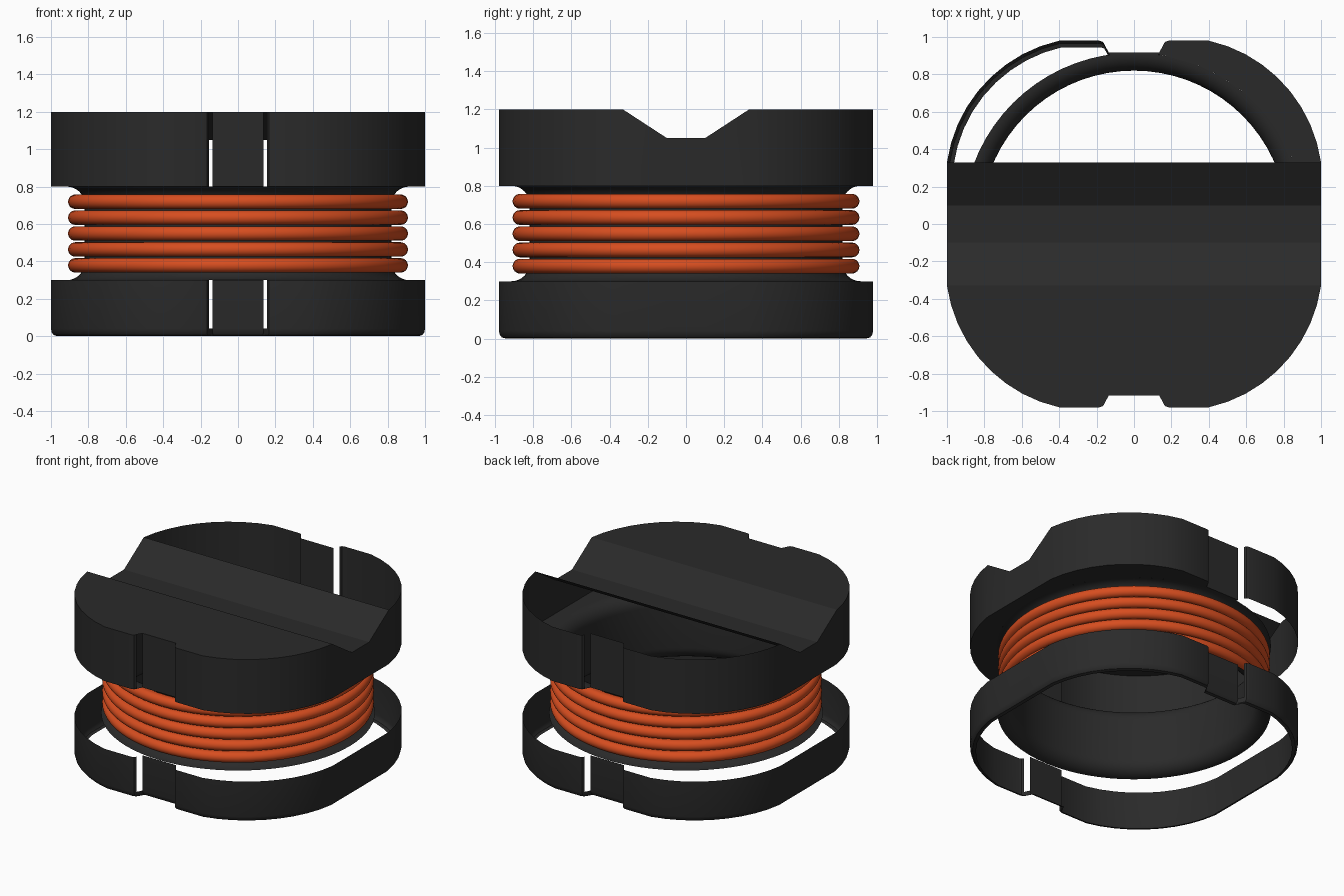
import bpy, bmesh, math

if "Cube" in bpy.data.objects:
    bpy.data.objects.remove(bpy.data.objects["Cube"])


def material(name, rgb):
    m = bpy.data.materials.new(name)
    m.use_nodes = True
    m.diffuse_color = (*rgb, 1)
    bsdf = m.node_tree.nodes["Principled BSDF"]
    bsdf.inputs["Base Color"].default_value = (*rgb, 1)
    bsdf.inputs["Roughness"].default_value = 0.6
    return m


BLACK = material("charcoal plastic", (0.023, 0.023, 0.023))
ORANGE = material("orange cord", (0.68, 0.075, 0.014))


def finish(name, bm, mat, fix_normals=False):
    bmesh.ops.remove_doubles(bm, verts=bm.verts, dist=1e-5)
    if fix_normals:
        bmesh.ops.recalc_face_normals(bm, faces=bm.faces)
    me = bpy.data.meshes.new(name)
    bm.to_mesh(me)
    bm.free()
    me.materials.append(mat)
    ob = bpy.data.objects.new(name, me)
    bpy.context.collection.objects.link(ob)
    bpy.ops.object.select_all(action='DESELECT')
    ob.select_set(True)
    bpy.context.view_layer.objects.active = ob
    bpy.ops.object.shade_smooth_by_angle(angle=math.radians(30))


def face(bm, pts):
    bm.faces.new([bm.verts.new(p) for p in pts])


def lathe(name, profile, mat, closed=False, n=72):
    """Spin (radius, z) points about the z axis."""
    bm = bmesh.new()
    rings = [[bm.verts.new((r * math.cos(math.tau * i / n), r * math.sin(math.tau * i / n), z))
              for i in range(n)] for r, z in profile]
    pairs = list(zip(rings, rings[1:])) + ([(rings[-1], rings[0])] if closed else [])
    for a, b in pairs:
        for i in range(n):
            j = (i + 1) % n
            bm.faces.new((a[i], a[j], b[j], b[i]))
    finish(name, bm, mat, fix_normals=True)


# Outline shared by cap and base: flat sides, bulging corners, finger notch front and back
SIDE, END, HALF, FLOOR = 1.0, 0.98, 0.33, 0.10
CX, CY, R = 0.229, 0.221, 0.7785          # corner arc
a0 = math.atan2(HALF - CY, SIDE - CX)
a1 = math.atan2(END - CY, 0.4 - CX)
quarter = [(SIDE, FLOOR), (SIDE, HALF)]
quarter += [(CX + R * math.cos(a), CY + R * math.sin(a))
            for a in [a0 + (a1 - a0) * i / 9 for i in range(1, 9)]]
quarter += [(0.4, END), (0.185, END), (0.166, 0.974), (0.156, 0.957), (0.136, 0.918)]
half = quarter + [(-x, y) for x, y in reversed(quarter)]
outline = half + [(-x, -y) for x, y in half]
edges = list(zip(outline, outline[1:] + outline[:1]))


def is_slit(p, q):
    return {round(abs(p[0]), 3), round(abs(q[0]), 3)} == {0.156, 0.136}


TOP, GROOVE, CAP_Z, BASE_Z, FLARE, CORE = 1.2, 1.05, 0.8, 0.3, 0.915, 0.82


def top_z(p):
    return GROOVE if abs(p[1]) <= FLOOR + 1e-6 else TOP


# Cap walls, dipping where the groove crosses the sides, open at the slits
bm = bmesh.new()
for p, q in edges:
    if not is_slit(p, q):
        face(bm, [(*p, CAP_Z), (*q, CAP_Z), (*q, top_z(q)), (*p, top_z(p))])
finish("cap_wall", bm, BLACK)

# Cap top: front plate and the groove across it, open behind the groove
bm = bmesh.new()
face(bm, [(*p, TOP) for p in outline if p[1] <= -HALF + 1e-6])
section = [(-HALF, TOP), (-FLOOR, GROOVE), (FLOOR, GROOVE), (HALF, TOP)]
for (y0, z0), (y1, z1) in zip(section, section[1:]):
    face(bm, [(-SIDE, y0, z0), (SIDE, y0, z0), (SIDE, y1, z1), (-SIDE, y1, z1)])
finish("cap_top", bm, BLACK)

# Cap underside: annulus out to the walls, missing over the back corner at -x
bm = bmesh.new()


def on_core(p):
    d = FLARE / math.hypot(*p)
    return (p[0] * d, p[1] * d)


for p, q in edges:
    cx, cy = (p[0] + q[0]) / 2, (p[1] + q[1]) / 2
    if not (cx < -0.1 and cy > 0.15):
        face(bm, [(*q, CAP_Z), (*p, CAP_Z), (*on_core(p), CAP_Z), (*on_core(q), CAP_Z)])
finish("cap_underside", bm, BLACK)

# Base band with a rounded lower edge, open at the slits above it
bm = bmesh.new()
levels = [(0.0, BASE_Z), (0.0, 0.04), (0.004, 0.02), (0.015, 0.006), (0.036, 0.0)]
for (d0, z0), (d1, z1) in zip(levels, levels[1:]):
    for p, q in edges:
        if z0 == BASE_Z and is_slit(p, q):
            continue
        u, v = 1 - d0, 1 - d1
        face(bm, [(p[0] * v, p[1] * v, z1), (q[0] * v, q[1] * v, z1),
                  (q[0] * u, q[1] * u, z0), (p[0] * u, p[1] * u, z0)])
finish("base_band", bm, BLACK)

# Spool: open tube flared at both ends
f = FLARE - CORE
curve = [(FLARE - f * math.sin(t), f - f * math.cos(t))
         for t in [math.pi / 2 * i / 8 for i in range(9)]]
lathe("spool", [(r, BASE_Z + h) for r, h in curve]
      + [(r, CAP_Z - h) for r, h in reversed(curve)], BLACK)

# Cord: five round-fronted windings
RAD = 0.0385
for k in range(5):
    zc = 0.379 + 0.085 * k
    arc = [(0.87 + RAD * math.cos(t), zc + RAD * math.sin(t))
           for t in [-math.pi / 2 + math.pi * i / 12 for i in range(13)]]
    back = [(0.845, zc + RAD * 0.9), (0.833, zc + RAD * 0.5),
            (0.833, zc - RAD * 0.5), (0.845, zc - RAD * 0.9)]
    lathe(f"cord_winding_{k + 1}", arc + back, ORANGE, closed=True)
